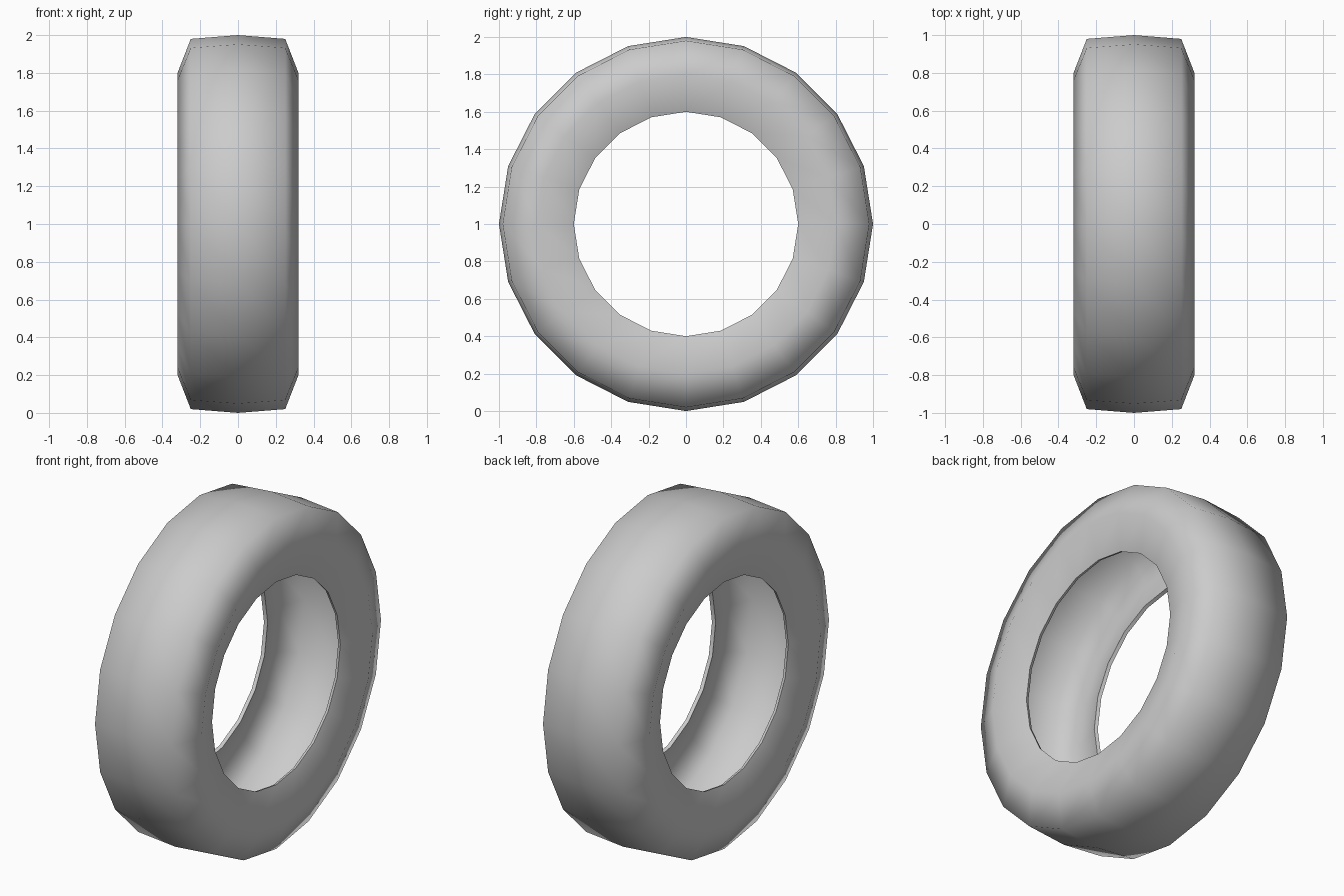
import bpy
import bmesh
import math
from mathutils import Matrix

if "Cube" in bpy.data.objects:
    bpy.data.objects.remove(bpy.data.objects["Cube"], do_unlink=True)

SEGMENTS = 20


def make_material(name, color):
    mat = bpy.data.materials.new(name)
    mat.use_nodes = True
    mat.diffuse_color = color
    mat.node_tree.nodes["Principled BSDF"].inputs["Base Color"].default_value = color
    return mat


# Half cross-sections as (x, radius), from the tread centre to the bead
outer = [(0, 1), (0.25, 0.98), (0.32, 0.8), (0.25, 0.6)]
inner = [(0, 0.98), (0.236, 0.961), (0.299, 0.8), (0.231, 0.607)]


def mirrored(half):
    return [(-x, r) for x, r in half[:0:-1]] + half


# Closed loop: outside from left to right, then back along the hollow inside
profile = mirrored(outer) + mirrored(inner)[::-1]

# Revolve the cross-section around the axle
bm = bmesh.new()
rings = []
for i in range(SEGMENTS):
    turn = Matrix.Rotation(2 * math.pi * i / SEGMENTS, 3, "X")
    ring = []
    for x, r in profile:
        v = bm.verts.new((x, 0, r))
        v.co = turn @ v.co
        v.co.z += 1
        ring.append(v)
    rings.append(ring)
count = len(profile)
for i, ring in enumerate(rings):
    following = rings[(i + 1) % SEGMENTS]
    for j in range(count):
        k = (j + 1) % count
        bm.faces.new((ring[j], ring[k], following[k], following[j]))
bmesh.ops.recalc_face_normals(bm, faces=bm.faces)

mesh = bpy.data.meshes.new("tire")
bm.to_mesh(mesh)
bm.free()
tire = bpy.data.objects.new("tire", mesh)
bpy.context.collection.objects.link(tire)
mesh.materials.append(make_material("light grey rubber", (0.6, 0.6, 0.6, 1)))

# Smooth tread and sidewalls, crisp bead edges
bpy.ops.object.select_all(action="DESELECT")
tire.select_set(True)
bpy.context.view_layer.objects.active = tire
bpy.ops.object.shade_smooth_by_angle(angle=math.radians(75))
